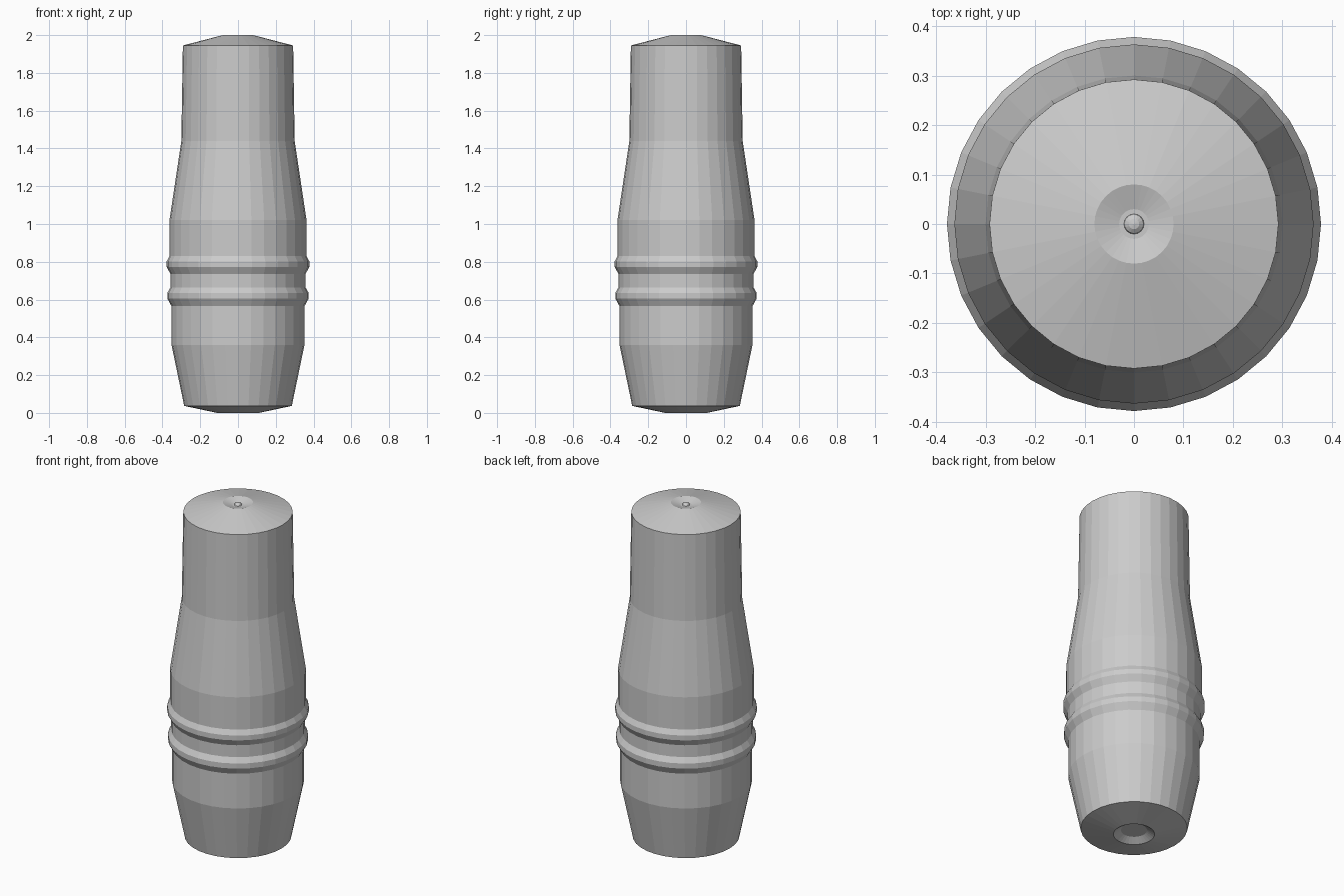
import bpy, bmesh, math

cube = bpy.data.objects.get("Cube")
if cube:
    bpy.data.objects.remove(cube, do_unlink=True)

grey = bpy.data.materials.new("plain_grey")
grey.use_nodes = True
grey.diffuse_color = (0.6, 0.6, 0.6, 1)
grey.node_tree.nodes["Principled BSDF"].inputs["Base Color"].default_value = (0.6, 0.6, 0.6, 1)


def lathe(name, profile, sides):
    """Spin a (radius, height) profile about z; both ends are closed."""
    bm = bmesh.new()
    rings = []
    for r, z in profile:
        if r == 0:
            rings.append([bm.verts.new((0, 0, z))] * sides)
        else:
            rings.append([bm.verts.new((r * math.cos(math.tau * i / sides),
                                        r * math.sin(math.tau * i / sides), z))
                          for i in range(sides)])
    for low, high in zip(rings, rings[1:]):
        for i in range(sides):
            j = (i + 1) % sides
            corners = [low[i], low[j], high[j], high[i]]
            bm.faces.new(list(dict.fromkeys(corners)))
    bmesh.ops.recalc_face_normals(bm, faces=bm.faces)
    mesh = bpy.data.meshes.new(name)
    bm.to_mesh(mesh)
    bm.free()
    mesh.materials.append(grey)
    obj = bpy.data.objects.new(name, mesh)
    bpy.context.collection.objects.link(obj)
    return obj


def bead(bottom, top, r_bottom, r_out, r_top):
    """Profile of one raised band with sloped shoulders."""
    h = top - bottom
    return [(r_bottom, bottom), (r_out, bottom + 0.4 * h),
            (r_out, bottom + 0.7 * h), (r_top, top)]


# Body: recessed base, tapered foot, two beads, shoulder, neck, dished cap
base = [(0, 0.025), (0.07, 0.025), (0.11, 0), (0.285, 0.037), (0.352, 0.36)]
beads = bead(0.565, 0.665, 0.352, 0.374, 0.357) + bead(0.735, 0.83, 0.357, 0.378, 0.363)
upper = [(0.363, 1.02), (0.3, 1.44), (0.292, 1.945)]
cap = [(0.08, 2.0), (0.03, 1.985), (0, 1.985)]
lathe("body", base + beads + upper + cap, 32)

# Small domed pin in the cap's dish
dome = [(0.021 * math.cos(a), 1.983 + 0.015 * math.sin(a))
        for a in (math.radians(d) for d in (0, 30, 60))]
lathe("centre_pin", [(0, 1.978), (0.021, 1.978)] + dome + [(0, 1.998)], 16)
